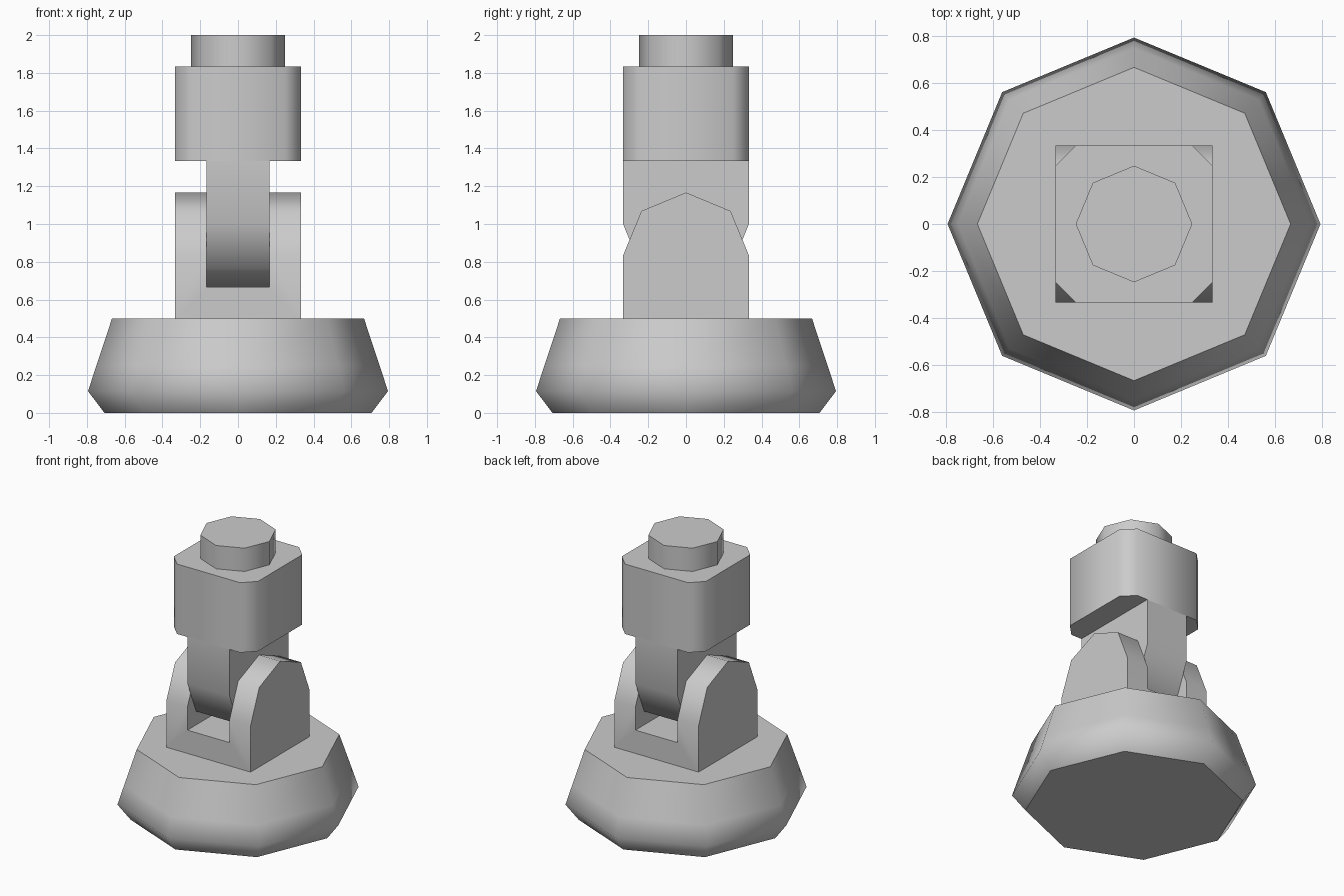
import bpy, bmesh, math

if "Cube" in bpy.data.objects:
    bpy.data.objects.remove(bpy.data.objects["Cube"])

R = 1 / 3      # half width of the joint
H = 1 / 6      # half width of the tongue and slot


def make_object(name, bm, smooth_angle=None):
    bmesh.ops.recalc_face_normals(bm, faces=bm.faces)
    mesh = bpy.data.meshes.new(name)
    bm.to_mesh(mesh)
    bm.free()
    obj = bpy.data.objects.new(name, mesh)
    bpy.context.collection.objects.link(obj)
    if smooth_angle:
        smooth(obj, smooth_angle)
    return obj


def smooth(obj, angle):
    bpy.ops.object.select_all(action='DESELECT')
    obj.select_set(True)
    bpy.context.view_layer.objects.active = obj
    bpy.ops.object.shade_smooth_by_angle(angle=math.radians(angle))


def octagon_stack(name, rings, angle):
    """Eight-sided solid through (radius, height) rings."""
    bm = bmesh.new()
    loops = []
    for r, z in rings:
        loops.append([bm.verts.new((r * math.cos(i * math.pi / 4),
                                    r * math.sin(i * math.pi / 4), z)) for i in range(8)])
    for a, b in zip(loops, loops[1:]):
        for i in range(8):
            j = (i + 1) % 8
            bm.faces.new((a[i], a[j], b[j], b[i]))
    bm.faces.new(loops[0][::-1])
    bm.faces.new(loops[-1])
    return make_object(name, bm, angle)


def prism(name, points, offset, angle=None):
    """Solid from a 3D outline swept along an offset."""
    bm = bmesh.new()
    face = bm.faces.new([bm.verts.new(p) for p in points])
    out = bmesh.ops.extrude_face_region(bm, geom=[face], use_keep_orig=True)
    verts = [g for g in out['geom'] if isinstance(g, bmesh.types.BMVert)]
    bmesh.ops.translate(bm, vec=offset, verts=verts)
    return make_object(name, bm, angle)


def rounded_end(x, centre, flat, sign):
    """Side outline: half an octagon on one end, square on the other."""
    arc = [(x, R * math.cos(i * math.pi / 4), centre + sign * R * math.sin(i * math.pi / 4))
           for i in range(5)]
    return arc + [(x, -R, flat), (x, R, flat)]


# Flared foot
octagon_stack("foot", [(0.707, 0), (0.794, 0.115), (0.75, 0.25), (0.667, 0.5)], 53.5)

# Forked lower half of the hinge, slot cut through along y
fork = prism("hinge_fork", rounded_end(-R, 0.8333, 0.5, 1), (2 * R, 0, 0))
slot = prism("slot_cutter", [(-H, -1, 0.6667), (H, -1, 0.6667), (H, -1, 1.5), (-H, -1, 1.5)],
             (0, 2, 0))
slot.hide_render = True
cut = fork.modifiers.new("slot", 'BOOLEAN')
cut.operation = 'DIFFERENCE'
cut.solver = 'EXACT'
cut.object = slot
bpy.context.view_layer.objects.active = fork
bpy.ops.object.modifier_apply(modifier="slot")
bpy.data.objects.remove(slot)
smooth(fork, 50)

# Tongue hanging into the fork
prism("hinge_tongue", rounded_end(-H, 1.0, 1.3333, -1), (2 * H, 0, 0), 50)

# Upper block with chamfered corners
C = 0.25
corners = [(R, -C), (R, C), (C, R), (-C, R), (-R, C), (-R, -C), (-C, -R), (C, -R)]
prism("upper_block", [(x, y, 1.3333) for x, y in corners], (0, 0, 0.5), 50)

# Stud on top
octagon_stack("top_stud", [(0.248, 1.8333), (0.248, 2.0)], 50)
